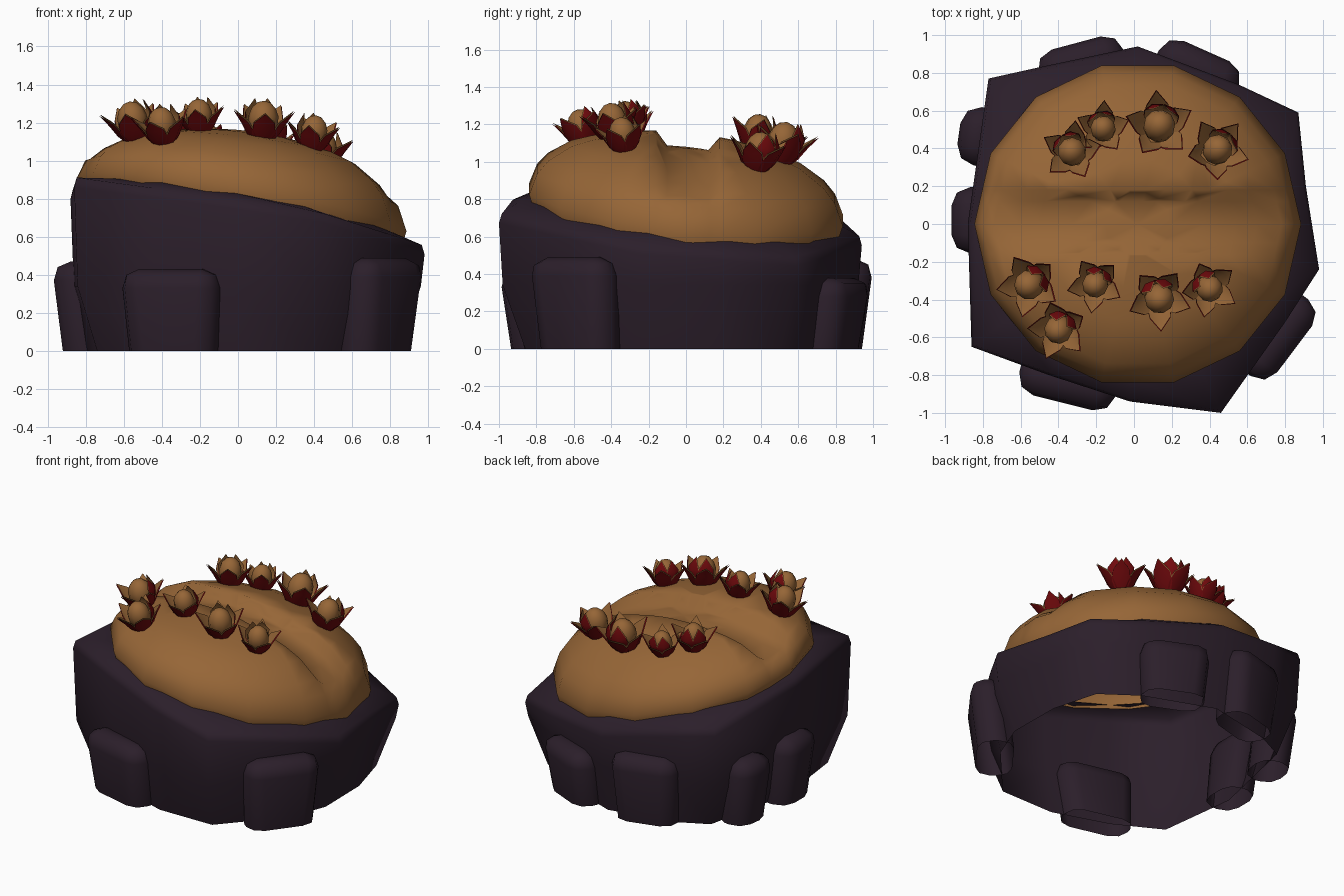
import bpy, bmesh, math, random
from mathutils import Vector, Matrix

if "Cube" in bpy.data.objects:
    bpy.data.objects.remove(bpy.data.objects["Cube"])

random.seed(4)


def material(name, rgb):
    m = bpy.data.materials.new(name)
    m.diffuse_color = (*rgb, 1)
    m.use_nodes = True
    m.node_tree.nodes["Principled BSDF"].inputs["Base Color"].default_value = m.diffuse_color
    return m


TAN = material("tan", (0.305, 0.132, 0.038))
PURPLE = material("dark_purple", (0.0245, 0.0135, 0.0235))
RED = material("deep_red", (0.17, 0.003, 0.004))


def finish(bm, name, mats, angle=40, normals=True):
    if normals:
        bmesh.ops.recalc_face_normals(bm, faces=bm.faces[:])
    me = bpy.data.meshes.new(name)
    bm.to_mesh(me)
    bm.free()
    ob = bpy.data.objects.new(name, me)
    bpy.context.collection.objects.link(ob)
    for m in mats:
        me.materials.append(m)
    bpy.ops.object.select_all(action='DESELECT')
    ob.select_set(True)
    bpy.context.view_layer.objects.active = ob
    bpy.ops.object.shade_smooth_by_angle(angle=math.radians(angle))
    return ob


def skin(bm, rings):
    """Bridge closed rings of points with quads."""
    vs = [[bm.verts.new(p) for p in r] for r in rings]
    n = len(vs[0])
    for a, b in zip(vs, vs[1:]):
        for i in range(n):
            j = (i + 1) % n
            bm.faces.new((a[i], a[j], b[j], b[i]))
    return vs


def rim_z(x, y):
    """Tilted plane on which the dome sits."""
    return 0.74 - 0.17 * x - 0.10 * y


# Rock wall: open shell with an irregular outline and slanted rim
outline = [(-.77, .77), (-.5, .83), (.02, .94), (.55, .74), (.87, .59), (.91, .2), (.98, -.24),
           (.80, -.52), (.46, -1.0), (-.02, -.94), (-.45, -.80), (-.86, -.65), (-.88, 0)]
bm = bmesh.new()
rings = [[] for _ in range(5)]
for x, y in outline:
    r = math.hypot(x, y)
    b = 0.86 if r > 0.97 else 0.92
    z = rim_z(x, y)
    rings[0].append((x * b, y * b, 0))
    rings[1].append((x * .98, y * .98, 0.34))
    rings[2].append((x, y, z - 0.09))
    rings[3].append((x * .985, y * .985, z - 0.04))
    k = 0.825 / r
    rings[4].append((x * k, y * k, rim_z(x * k, y * k) + 0.005))
skin(bm, rings)
finish(bm, "rock_wall", [PURPLE], 80)


# Boulders pressed against the wall
def boulder(name, x, y, width, height, degrees, depth=0.24):
    bm = bmesh.new()
    bmesh.ops.create_cube(bm, size=1)
    bmesh.ops.scale(bm, vec=(depth, width, height), verts=bm.verts)
    bmesh.ops.translate(bm, vec=(-depth / 2, 0, height / 2), verts=bm.verts)
    bmesh.ops.delete(bm, geom=[f for f in bm.faces if f.normal.z < -.5], context='FACES')
    for v in bm.verts:
        if v.co.z < 0.01:
            v.co.x -= 0.06
            v.co.y *= 0.88
    edges = [e for e in bm.edges if not e.is_boundary]
    bmesh.ops.bevel(bm, geom=edges, offset=0.10, segments=2, profile=0.5, affect='EDGES')
    place = Matrix.Translation((x, y, 0)) @ Matrix.Rotation(math.radians(degrees), 4, 'Z')
    bmesh.ops.transform(bm, matrix=place, verts=bm.verts)
    finish(bm, name, [PURPLE], 80)


for i, b in enumerate([(-.31, .97, .48, .48, 105), (.39, .93, .48, .38, 66), (-.94, .48, .32, .46, 172),
                       (-.98, .02, .36, .47, 180), (-.38, -.96, .54, .43, 256), (.86, -.67, .52, .49, -37)]):
    boulder(f"boulder_{i + 1}", *b)


# Loaf-shaped dome: radius fraction and rise above the tilted plane
profile = [(.975, -.03), (1.0, .035), (.95, .145), (.88, .215), (.73, .30), (.60, .34), (.4, .38), (.2, .405)]
RX, RY, CX = 0.865, 0.86, 0.02


def dome_z(x, y, rise):
    return rim_z(x, y) + rise * (1 + 0.17 * x)


def dome_top(x, y):
    r = math.hypot((x - CX) / RX, y / RY)
    for (r1, h1), (r0, h0) in zip(profile[1:], profile[2:]):
        if r0 <= r <= r1:
            return dome_z(x, y, h0 + (h1 - h0) * (r - r0) / (r1 - r0))
    return dome_z(x, y, .41)


bm = bmesh.new()
rings = []
for k, h in profile:
    ring = []
    for i in range(14):
        a = math.tau * i / 14
        x, y = CX + RX * k * math.cos(a), RY * k * math.sin(a)
        ring.append((x, y, dome_z(x, y, h)))
    rings.append(ring)
vs = skin(bm, rings)
centre = bm.verts.new((CX, 0, dome_z(CX, 0, .415)))
for i in range(14):
    bm.faces.new((vs[-1][i], vs[-1][(i + 1) % 14], centre))
# groove across the top, cut along x
for y in (-.16, -.10, .12, .18):
    bmesh.ops.bisect_plane(bm, geom=bm.verts[:] + bm.edges[:] + bm.faces[:],
                           plane_co=(0, y, 0), plane_no=(0, 1, 0))
for v in bm.verts:
    depth = max(0, min(1, (v.co.y + .16) / .06, (.18 - v.co.y) / .06))
    r = math.hypot((v.co.x - CX) / RX, v.co.y / RY)
    v.co.z -= 0.08 * depth * max(0, min(1, (0.93 - r) / 0.12))
finish(bm, "dome", [TAN], 85)


# Flowers: petals tan inside and red outside, around a tan bud
def petal(bm, mat, prof, gap=0.006):
    for layer in (0, 1):
        rows = []
        for r, z, w in prof:
            r2, z2 = r + gap * layer, z - gap * layer
            pts = [(r2 - w * .35, -w, z2 + w * .15), (r2, 0, z2), (r2 - w * .35, w, z2 + w * .15)]
            if w == 0:
                pts = pts[1:2]
            rows.append([bm.verts.new(mat @ Vector(p)) for p in pts])
        for a, b in zip(rows, rows[1:]):
            for i in (0, 1):
                q = (a[i], a[i + 1], b[i + 1], b[i]) if len(b) == 3 else (a[i], a[i + 1], b[0])
                f = bm.faces.new(q if layer else q[::-1])
                f.material_index = layer


OPEN = [(.035, -.03, .035), (.085, .025, .062), (.12, .085, .055), (.165, .15, 0)]
UPRIGHT = [(.03, 0, .03), (.09, .05, .055), (.105, .12, .048), (.07, .195, 0)]


def flower(name, x, y, size):
    tilt = Vector((x * .3, y * .4, 1)).to_track_quat('Z', 'Y').to_matrix().to_4x4()
    base = Matrix.Translation((x, y, dome_top(x, y) - 0.005)) @ tilt @ Matrix.Scale(size, 4)
    start = random.uniform(0, math.tau)
    bm = bmesh.new()
    for i in range(5):
        petal(bm, base @ Matrix.Rotation(start + math.tau * i / 5, 4, 'Z'), OPEN)
    for i in range(2):  # upright petals on the side facing the groove
        turn = math.atan2(-y, 0) - 0.5 + i
        petal(bm, base @ Matrix.Rotation(turn, 4, 'Z'), UPRIGHT)
    bud = base @ Matrix.Translation((0, 0, .09)) @ Matrix.Diagonal((.08, .08, .10, 1))
    bmesh.ops.create_uvsphere(bm, u_segments=10, v_segments=7, radius=1, matrix=bud)
    finish(bm, name, [TAN, RED], 50, normals=False)


spots = [(-.32, .37, .95), (-.16, .49, .85), (.13, .50, 1.08), (.43, .38, 1.0), (-.54, -.31, 1.0),
         (-.20, -.31, .88), (.13, -.38, 1.0), (.39, -.33, .9), (-.39, -.54, .95)]
for i, s in enumerate(spots):
    flower(f"flower_{i + 1}", *s)
